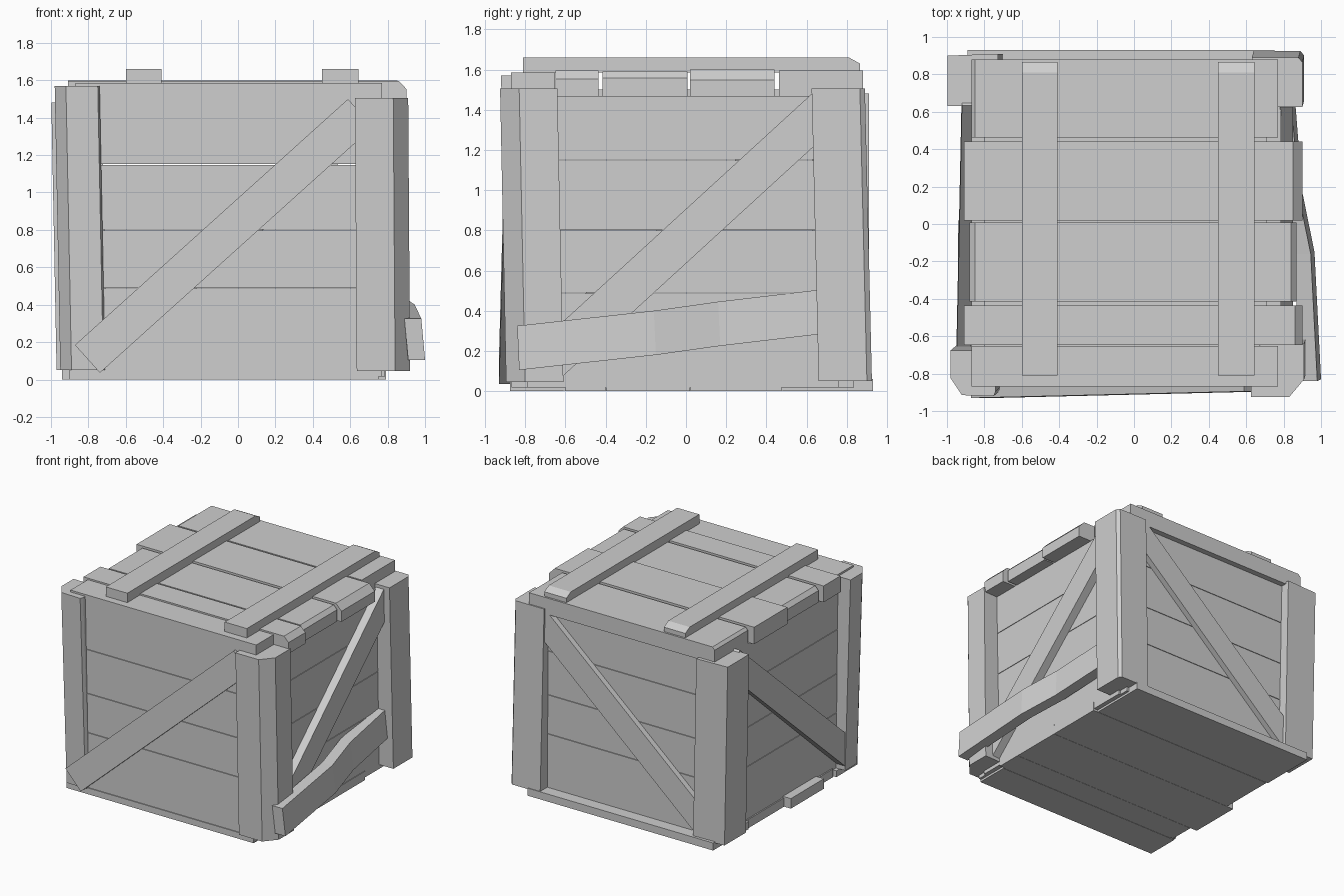
import bpy, bmesh
from mathutils import Vector as V

if "Cube" in bpy.data.objects:
    bpy.data.objects.remove(bpy.data.objects["Cube"])

wood = bpy.data.materials.new("grey_wood")
wood.diffuse_color = (0.62, 0.62, 0.62, 1)
wood.use_nodes = True
wood.node_tree.nodes["Principled BSDF"].inputs["Base Color"].default_value = wood.diffuse_color


def loft(name, rings):
    """Closed solid through a row of equal-sided rings."""
    bm = bmesh.new()
    vs = [[bm.verts.new(p) for p in r] for r in rings]
    n = len(vs[0])
    for a, b in zip(vs, vs[1:]):
        for i in range(n):
            j = (i + 1) % n
            bm.faces.new((a[i], a[j], b[j], b[i]))
    bm.faces.new(vs[0])
    bm.faces.new(vs[-1])
    bmesh.ops.recalc_face_normals(bm, faces=bm.faces)
    me = bpy.data.meshes.new(name)
    bm.to_mesh(me)
    bm.free()
    me.materials.append(wood)
    ob = bpy.data.objects.new(name, me)
    bpy.context.collection.objects.link(ob)
    return ob


def box(name, x0, x1, y0, y1, z0, z1):
    return loft(name, [[(x, y0, z0), (x, y1, z0), (x, y1, z1), (x, y0, z1)] for x in (x0, x1)])


def plank_x(name, x0, x1, y0, y1, z0, z1, c0=0.0, c1=0.0):
    """Plank along x, with the top edge of each end chamfered by c0 / c1."""
    prof = [(x0, z0), (x1, z0), (x1, z1 - c1 - 0.001), (x1 - c1, z1),
            (x0 + c0, z1), (x0, z1 - c0 - 0.001)]
    return loft(name, [[(x, y, z) for x, z in prof] for y in (y0, y1)])


def brace(name, a, b, n, w=0.2, t=0.07):
    """Board from a to b (centre of outer face), n is the outward direction."""
    a, b, n = V(a), V(b), V(n)
    s = (b - a).cross(n).normalized() * w / 2
    return loft(name, [[p + s, p - s, p - s - n * t, p + s - n * t] for p in (a, b)])


def post(name, outline, shift, z0, z1):
    """Leaning corner post: outline at the foot, shifted at the top."""
    loft(name, [[(x, y, z0) for x, y in outline],
                [(x + shift[0], y + shift[1], z1) for x, y in outline]])


# wall planks
levels = [0.015, 0.488, 0.80, 1.15, 1.47]
for i, (a, b) in enumerate(zip(levels, levels[1:])):
    a += 0.002
    b -= 0.002
    box(f"front_wall_plank_{i}", -0.88, 0.77, -0.868, -0.79, a, b)
    box(f"back_wall_plank_{i}", -0.86, 0.77, 0.76, 0.835, a, b)
    box(f"left_wall_plank_{i}", -0.87, -0.80, -0.79, 0.76, a, b)
    box(f"right_wall_plank_{i}", 0.71, 0.785, -0.79, 0.76, a, b)

# lid planks: x0, x1, y0, y1, top, left chamfer, right chamfer
lid = [(-0.87, 0.77, -0.87, -0.652, 1.585, 0, 0),
       (-0.91, 0.90, -0.648, -0.435, 1.595, 0, 0.04),
       (-0.88, 0.87, -0.415, 0.008, 1.59, 0.03, 0.03),
       (-0.91, 0.90, 0.02, 0.44, 1.60, 0, 0.05),
       (-0.87, 0.77, 0.462, 0.88, 1.595, 0.02, 0)]
for i, (x0, x1, y0, y1, z, c0, c1) in enumerate(lid):
    plank_x(f"lid_plank_{i}", x0, x1, y0, y1, 1.465, z, c0, c1)
box("lid_underside", -0.80, 0.71, -0.80, 0.77, 1.455, 1.50)

# lid battens, chamfered at the back end
for x0, x1 in ((-0.60, -0.41), (0.45, 0.645)):
    prof = [(-0.81, 1.585), (0.865, 1.585), (0.865, 1.63), (0.81, 1.66), (-0.81, 1.66)]
    loft("lid_batten", [[(x, y, z) for y, z in prof] for x in (x0, x1)])

# floor planks
floor = [(-0.90, 0.75, -0.875, -0.61, 0.05), (-0.88, 0.79, -0.60, -0.40, 0.065),
         (-0.94, 0.79, -0.398, 0.02, 0.08), (-0.88, 0.79, 0.022, 0.476, 0.07),
         (-0.89, 0.75, 0.48, 0.93, 0.06)]
for i, (x0, x1, y0, y1, z) in enumerate(floor):
    box(f"floor_plank_{i}", x0, x1, y0, y1, 0, z)
box("floor_underside", -0.86, 0.75, -0.85, 0.85, 0.002, 0.045)

# corner posts
post("front_left_post", [(-0.95, -0.65), (-0.95, -0.80), (-0.89, -0.89), (-0.72, -0.895),
                         (-0.71, -0.87), (-0.71, -0.65)], (-0.03, -0.025), 0.05, 1.57)
post("front_right_post", [(0.635, -0.62), (0.635, -0.895), (0.84, -0.895), (0.92, -0.80),
                          (0.92, -0.61)], (-0.01, -0.03), 0.045, 1.505)
post("back_right_post", [(0.64, 0.66), (0.91, 0.66), (0.91, 0.90), (0.89, 0.925),
                         (0.64, 0.925)], (-0.01, -0.035), 0.05, 1.505)
post("back_left_post", [(-0.97, 0.63), (-0.70, 0.63), (-0.70, 0.91), (-0.97, 0.90)],
     (-0.028, 0), 0.05, 1.48)

# diagonal braces
brace("front_brace", (-0.805, -0.93, 0.11), (0.655, -0.895, 1.425), (0, -1, 0), t=0.06)
brace("right_brace", (0.85, -0.70, 0.13), (0.85, 0.72, 1.43), (1, 0, 0))
brace("back_brace", (-0.78, 0.88, 0.13), (0.70, 0.88, 1.43), (0, 1, 0))
brace("left_brace", (-0.95, -0.74, 0.14), (-0.92, 0.70, 1.42), (-1, 0, 0), t=0.075)

# loose, bent board across the right side
path = [(1.0, -0.83, 0.215), (0.965, -0.15, 0.29), (0.90, 0.17, 0.335), (0.86, 0.68, 0.395)]
loft("loose_side_board", [[(x, y, z - 0.11), (x - 0.02, y - 0.01, z + 0.11),
                           (x - 0.11, y - 0.01, z + 0.11), (x - 0.09, y, z - 0.11)]
                          for x, y, z in path])
